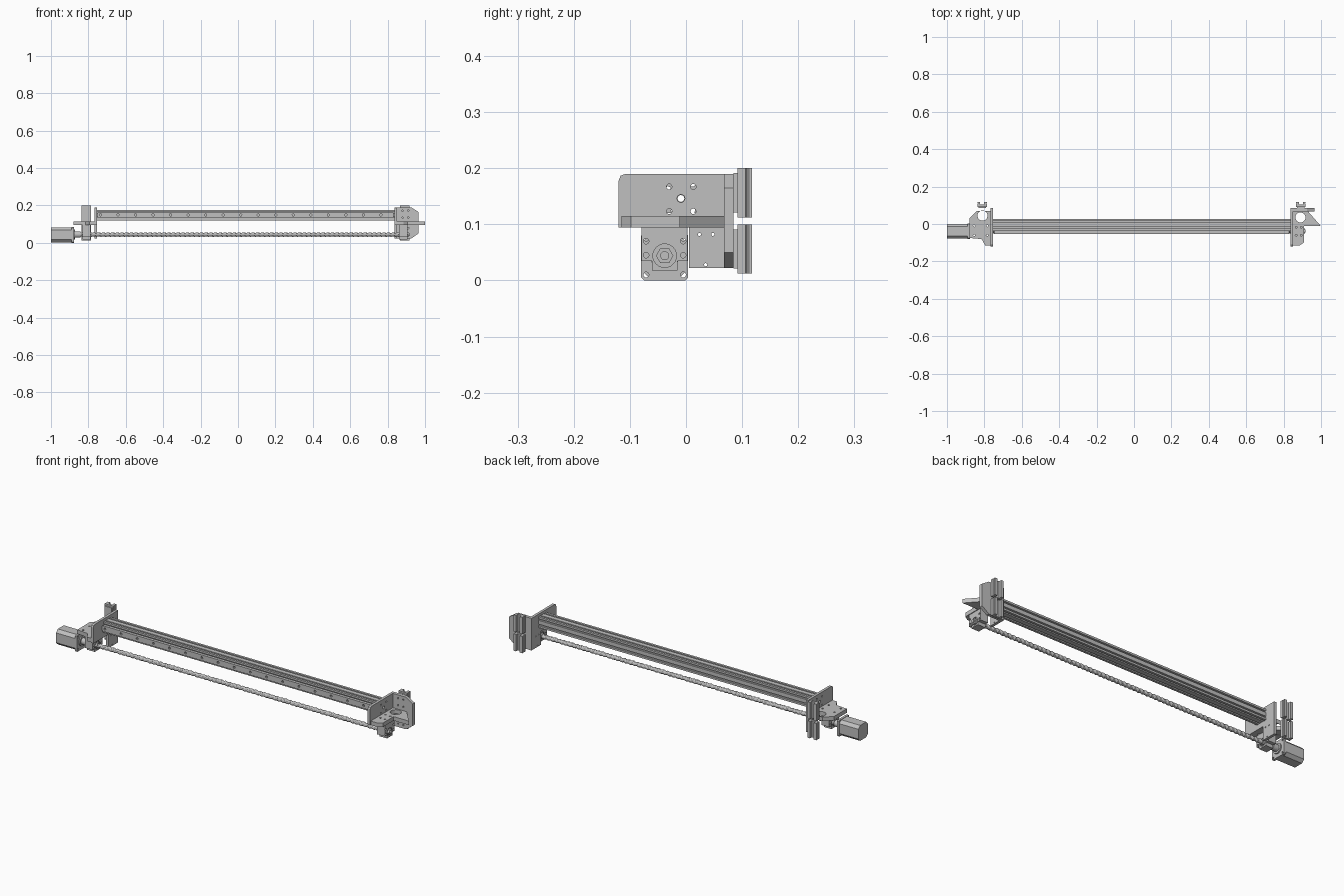
import bpy, bmesh, math
from mathutils import Matrix

cube = bpy.data.objects.get("Cube")
if cube:
    bpy.data.objects.remove(cube, do_unlink=True)

GREY = (0.53, 0.53, 0.53, 1)
metal = bpy.data.materials.new("light grey metal")
metal.use_nodes = True
metal.diffuse_color = GREY
metal.node_tree.nodes["Principled BSDF"].inputs["Base Color"].default_value = GREY

# profile plane to world: x uses (y, z), y uses (x, z), z uses (x, y)
FRAMES = {
    "x": Matrix(((0, 0, 1), (1, 0, 0), (0, 1, 0))),
    "y": Matrix(((1, 0, 0), (0, 0, -1), (0, 1, 0))),
    "z": Matrix.Identity(3),
}


def add(name, mesh):
    ob = bpy.data.objects.new(name, mesh)
    bpy.context.collection.objects.link(ob)
    mesh.materials.clear()
    mesh.materials.append(metal)
    return ob


def circle(u, v, r, n=16):
    return [(u + r * math.cos(2 * math.pi * i / n), v + r * math.sin(2 * math.pi * i / n))
            for i in range(n)]


def rect(u0, v0, u1, v1, c=0):
    """Rectangle with optional chamfered corners."""
    if not c:
        return [(u0, v0), (u1, v0), (u1, v1), (u0, v1)]
    return [(u0 + c, v0), (u1 - c, v0), (u1, v0 + c), (u1, v1 - c),
            (u1 - c, v1), (u0 + c, v1), (u0, v1 - c), (u0, v0 + c)]


def prism(name, axis, start, end, outline, holes=()):
    """Extrude an outline with holes along an axis."""
    cu = bpy.data.curves.new(name, "CURVE")
    cu.dimensions = "2D"
    cu.fill_mode = "BOTH"
    cu.extrude = (end - start) / 2
    for loop in [outline, *holes]:
        sp = cu.splines.new("POLY")
        sp.points.add(len(loop) - 1)
        for p, (u, v) in zip(sp.points, loop):
            p.co = (u, v, 0, 1)
        sp.use_cyclic_u = True
        sp.use_smooth = False
    tmp = bpy.data.objects.new(name, cu)
    bpy.context.collection.objects.link(tmp)
    bpy.context.view_layer.update()
    mesh = bpy.data.meshes.new_from_object(tmp.evaluated_get(bpy.context.evaluated_depsgraph_get()))
    bpy.data.objects.remove(tmp, do_unlink=True)
    mid = (start + end) / 2
    for v in mesh.vertices:
        v.co = FRAMES[axis] @ v.co
        v.co["xyz".index(axis)] += mid
    bm = bmesh.new()
    bm.from_mesh(mesh)
    bmesh.ops.remove_doubles(bm, verts=bm.verts, dist=1e-5)
    bmesh.ops.recalc_face_normals(bm, faces=bm.faces)
    bm.to_mesh(mesh)
    bm.free()
    return add(name, mesh)


def slotted(cu, cv, hu, hv):
    """Rectangle with two undercut slots on each side."""
    pts = []
    for k in range(4):
        along, out = (hu, hv) if k % 2 == 0 else (hv, hu)
        side = [(-along, -out)]
        for c in (-along / 2, along / 2):
            side += [(c - .004, -out), (c - .004, -out + .003), (c - .006, -out + .003),
                     (c - .004, -out + .009), (c + .004, -out + .009),
                     (c + .006, -out + .003), (c + .004, -out + .003), (c + .004, -out)]
        for a, b in side:
            for _ in range(k):
                a, b = -b, a
            pts.append((cu + a, cv + b))
    return pts


# slotted beam and the drilled rail on its front
prism("beam", "x", -.755, .838, slotted(-.005, .148, .032, .028), [circle(-.009, .146, .006)])
prism("guide_rail", "y", -.053, -.037, rect(-.75, .134, .832, .164, .003),
      [circle(-.735 + .0937 * i, .149, .006, 10) for i in range(17)])
prism("rail_backing", "y", -.043, -.036, rect(-.755, .124, .838, .134))

# upright plates at both beam ends
end_outline = [(-.12, .094), (.005, .094), (.005, .022), (.085, .022), (.085, .19),
               (-.108, .19), (-.1165, .1865), (-.12, .178)]
end_holes = [circle(y, z, .005, 10) for y in (-.03, .013) for z in (.123, .167)]
end_holes += [circle(-.009, .146, .007)]
end_holes += [circle(y, z, .003, 8) for y, z in ((.024, .082), (.048, .082), (.035, .028))]
for name, x in (("right", -.768), ("left", .836)):
    prism(name + "_end_plate", "x", x, x + .014, end_outline, end_holes)

# horizontal brackets
prism("right_bracket", "z", .094, .115,
      [(-.88, -.075), (-.815, -.08), (-.795, -.115), (-.768, -.115), (-.768, .07),
       (-.84, .07), (-.88, .03)],
      [circle(-.81, .045, .027, 24)]
      + [circle(x, y, .005, 10) for x in (-.855, -.785) for y in (-.06, -.01)])
prism("left_bracket", "z", .094, .115,
      [(.85, -.115), (.885, -.115), (.91, -.098), (.91, -.012), (1, -.012), (.93, .068), (.85, .068)],
      [circle(.89, .035, .027, 24)]
      + [circle(x, y, .005, 10) for x in (.867, .895) for y in (-.06, -.018)])

# chamfered back plate
prism("left_back_plate", "y", .068, .085,
      [(.85, .022), (.925, .022), (.965, .05), (.965, .165), (.925, .19), (.85, .19)],
      [circle(x, z, .004, 10) for x in (.88, .91) for z in (.04, .078, .135, .172)])

# grooved slide blocks, two on each end
for name, x in (("right", -.812), ("left", .892)):
    for level, z in (("lower", .012), ("upper", .112)):
        prism(f"{name}_{level}_slide", "z", z, z + .088,
              [(x - .026, .092), (x + .026, .092), (x + .026, .106), (x + .022, .109),
               (x + .026, .112), (x + .026, .118), (x + .011, .118), (x + .011, .103),
               (x - .011, .103), (x - .011, .118), (x - .026, .118), (x - .026, .112),
               (x - .022, .109), (x - .026, .106)])
        prism(f"{name}_{level}_slide_foot", "z", z + .009, z + .079,
              rect(x - .02, .085, x + .02, .0925))

# bearing blocks with collars
SY, SZ = -.038, .044
bearing_outline = [(-.079, .094), (-.079, .035), (-.061, .035), (-.061, .018), (-.015, .018),
                   (-.015, .035), (.003, .035), (.003, .094)]
bearing_holes = [circle(SY, SZ, .021, 24)]
bearing_holes += [circle(y, z, .005, 10) for y in (-.071, -.005) for z in (.045, .07)]
for name, x in (("right", -.832), ("left", .862)):
    prism(name + "_bearing_block", "x", x, x + .044, bearing_outline, bearing_holes)
    prism(name + "_bearing_ring", "x", x + .004, x + .04, circle(SY, SZ, .021, 24),
          [circle(SY, SZ, .013, 24)])
    prism(name + "_lock_nut", "x", x - .006, x + .05, circle(SY, SZ, .0155, 6),
          [circle(SY, SZ, .008)])

# motor, flange and coupling
prism("motor_body", "x", -1, -.89, rect(-.078, .002, .001, .083, .015))
prism("motor_flange", "x", -.89, -.878, rect(-.08, 0, .004, .085, .005),
      [circle(y, z, .005, 10) for y in (-.071, -.005) for z in (.01, .075)])
prism("motor_pilot", "x", -.878, -.872, circle(SY, SZ, .026, 24))
prism("shaft_coupling", "x", -.872, -.842, circle(SY, SZ, .017, 20))
prism("left_shaft_end", "x", .88, .918, circle(SY, SZ, .008))

# threaded spindle: helical groove on a tube of rings
bm = bmesh.new()
sides, step, pitch, x0, x1 = 12, .005, .025, -.845, .885
rings = []
for i in range(int((x1 - x0) / step) + 1):
    x = x0 + i * step
    ring = []
    for j in range(sides):
        a = 2 * math.pi * j / sides
        r = .0105 + .0017 * max(-.8, min(.8, 1.5 * math.cos(a - 2 * math.pi * x / pitch)))
        ring.append(bm.verts.new((x, SY + r * math.cos(a), SZ + r * math.sin(a))))
    rings.append(ring)
for a, b in zip(rings, rings[1:]):
    for j in range(sides):
        k = (j + 1) % sides
        bm.faces.new((a[j], a[k], b[k], b[j]))
bm.faces.new(rings[0])
bm.faces.new(rings[-1])
bmesh.ops.recalc_face_normals(bm, faces=bm.faces)
mesh = bpy.data.meshes.new("threaded_spindle")
bm.to_mesh(mesh)
bm.free()
add("threaded_spindle", mesh)
